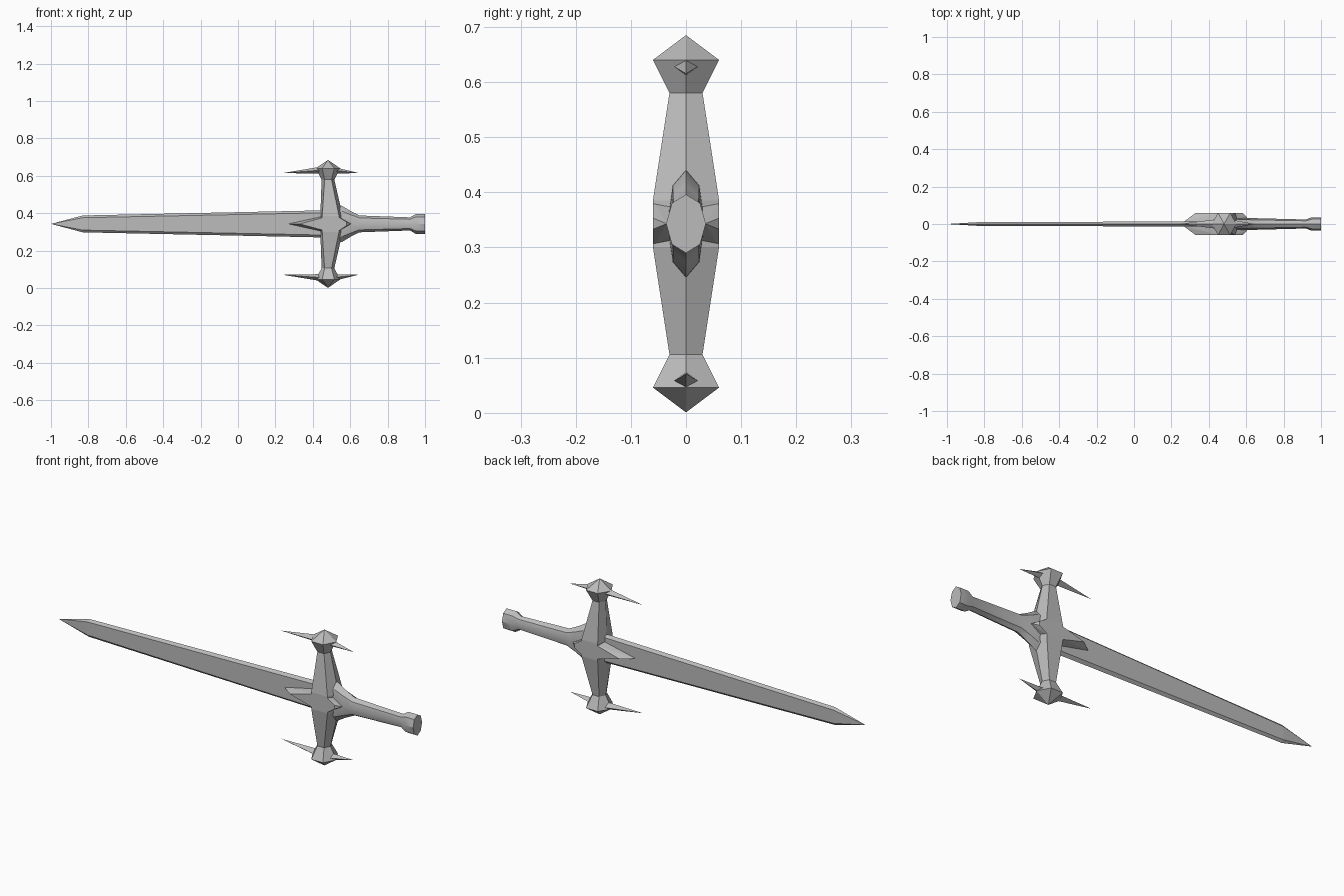
import bpy, bmesh, math

if "Cube" in bpy.data.objects:
    bpy.data.objects.remove(bpy.data.objects["Cube"], do_unlink=True)

MID = 0.343   # height of the blade axis
CX = 0.481    # centre line of the crossguard

steel = bpy.data.materials.new("grey_steel")
steel.use_nodes = True
grey = (0.5, 0.5, 0.5, 1)
steel.diffuse_color = grey
steel.node_tree.nodes["Principled BSDF"].inputs["Base Color"].default_value = grey


def finish(name, bm):
    bmesh.ops.remove_doubles(bm, verts=bm.verts, dist=1e-5)
    bmesh.ops.recalc_face_normals(bm, faces=bm.faces)
    mesh = bpy.data.meshes.new(name)
    bm.to_mesh(mesh)
    bm.free()
    mesh.materials.append(steel)
    ob = bpy.data.objects.new(name, mesh)
    bpy.context.collection.objects.link(ob)
    return ob


def loft(name, rings):
    """Skin a list of equally long point rings and close both ends."""
    bm = bmesh.new()
    loops = [[bm.verts.new(p) for p in ring] for ring in rings]
    n = len(loops[0])
    for a, b in zip(loops, loops[1:]):
        for i in range(n):
            j = (i + 1) % n
            bm.faces.new((a[i], a[j], b[j], b[i]))
    bm.faces.new(loops[0])
    bm.faces.new(loops[-1])
    bmesh.ops.remove_doubles(bm, verts=bm.verts, dist=1e-5)
    bmesh.ops.dissolve_degenerate(bm, dist=1e-5, edges=bm.edges)
    return finish(name, bm)


def hull(name, points):
    bm = bmesh.new()
    for p in points:
        bm.verts.new(p)
    bmesh.ops.convex_hull(bm, input=bm.verts)
    bmesh.ops.dissolve_limit(bm, angle_limit=0.01, verts=bm.verts, edges=bm.edges)
    return finish(name, bm)


# Blade: flat faces with bevelled cutting edges and a pointed tip
def blade_ring(x, edge, flat, thick):
    return [(x, y * thick, MID + z) for y, z in
            ((0, edge), (1, flat), (1, -flat), (0, -edge), (-1, -flat), (-1, flat))]


loft("blade", [blade_ring(-1, 0, 0, 0), blade_ring(-0.83, 0.045, 0.033, 0.01),
               blade_ring(CX, 0.073, 0.06, 0.014)])


# Handle: flared collar, slim grip and pommel, eight sided
def grip_ring(x, ry, rz):
    return [(x, ry * math.cos(i * math.pi / 4), MID + rz * math.sin(i * math.pi / 4))
            for i in range(8)]


handle = loft("handle", [grip_ring(x, ry, rz) for x, ry, rz in (
    (0.50, 0.034, 0.1), (0.555, 0.034, 0.097), (0.6, 0.033, 0.07), (0.65, 0.031, 0.045),
    (0.92, 0.024, 0.035), (0.95, 0.036, 0.053), (1.0, 0.036, 0.053))])
bpy.context.view_layer.objects.active = handle
handle.select_set(True)
bpy.ops.object.shade_smooth_by_angle(angle=math.radians(30))


# Crossguard: flat front and back, ridges on both sides, pointed ends
def guard_ring(dz, x0, x1, x2, x3, y):
    return [(x, s * y, MID + dz) for x, s in
            ((x0, 0), (x1, -1), (x2, -1), (x3, 0), (x2, 1), (x1, 1))]


upper = [(0.042, 0.44, 0.45, 0.54, 0.56, 0.06), (0.237, 0.447, 0.463, 0.5, 0.515, 0.03),
         (0.297, 0.415, 0.45, 0.515, 0.547, 0.06), (0.342, CX, CX, CX, CX, 0)]
lower = [(-lv[0],) + lv[1:] for lv in reversed(upper)]
loft("crossguard", [guard_ring(*lv) for lv in lower + upper])

# Central points reaching along the blade and the handle
hull("blade_point", [(x, s * y, MID + t * z) for x, y, z in (
    (0.27, 0.015, 0), (0.33, 0.06, 0), (0.46, 0.06, 0.035), (0.46, 0.02, 0.042))
    for s in (-1, 1) for t in (-1, 1)])
hull("handle_point", [(x, s * y, MID + t * z) for x, y, z in (
    (0.53, 0.06, 0.042), (0.58, 0.06, 0.01), (0.605, 0.035, 0))
    for s in (-1, 1) for t in (-1, 1)])

# Spikes on the crossguard ends
for end, t in (("upper", 1), ("lower", -1)):
    for side, tip in (("blade", 0.24), ("handle", 0.645)):
        base = [(CX, y, MID + t * z) for y, z in
                ((0, 0.312), (0.03, 0.29), (0, 0.268), (-0.03, 0.29))]
        hull(f"{end}_{side}_spike", base + [(tip, 0, MID + t * 0.272)])
